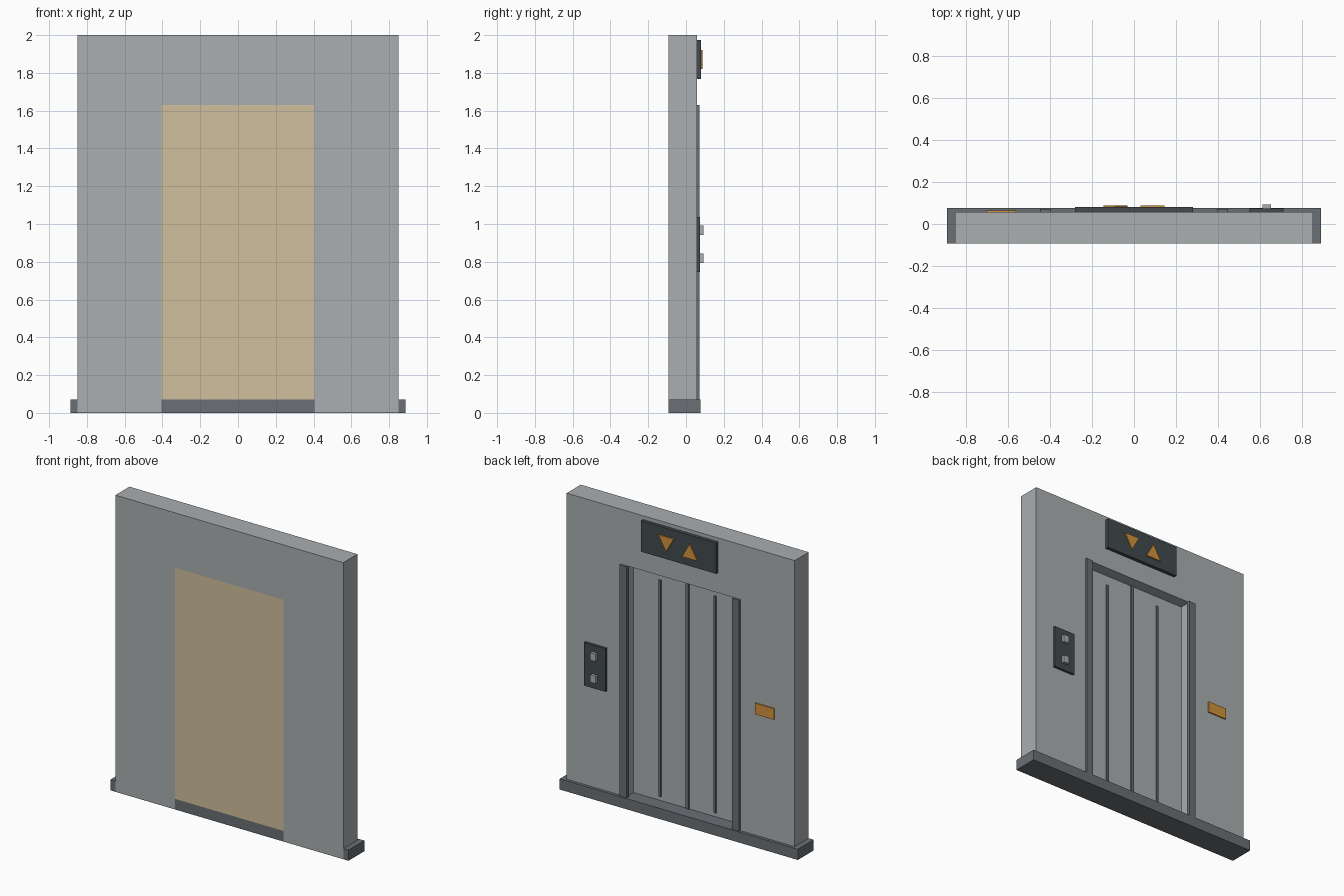
import bpy
import bmesh

old = bpy.data.objects.get("Cube")
if old:
    bpy.data.objects.remove(old, do_unlink=True)


def material(name, r, g, b):
    mat = bpy.data.materials.new(name)
    mat.use_nodes = True
    mat.diffuse_color = (r, g, b, 1)
    bsdf = mat.node_tree.nodes["Principled BSDF"]
    bsdf.inputs["Base Color"].default_value = (r, g, b, 1)
    bsdf.inputs["Roughness"].default_value = 0.6
    return mat


STEEL = material("light_grey", 0.40, 0.425, 0.44)
TRIM = material("dark_grey", 0.145, 0.16, 0.177)
PANEL = material("charcoal", 0.055, 0.068, 0.077)
AMBER = material("amber", 0.65, 0.29, 0.045)
BEIGE = material("beige", 0.63, 0.53, 0.34)


def prism(name, outline, y0, y1, mat):
    """Extrude an (x, z) outline from y0 to y1."""
    bm = bmesh.new()
    face = bm.faces.new([bm.verts.new((x, y0, z)) for x, z in outline])
    grown = bmesh.ops.extrude_face_region(bm, geom=[face])["geom"]
    for v in grown:
        if isinstance(v, bmesh.types.BMVert):
            v.co.y = y1
    bmesh.ops.recalc_face_normals(bm, faces=bm.faces)
    mesh = bpy.data.meshes.new(name)
    bm.to_mesh(mesh)
    bm.free()
    mesh.materials.append(mat)
    obj = bpy.data.objects.new(name, mesh)
    bpy.context.collection.objects.link(obj)
    return obj


def box(name, x0, x1, y0, y1, z0, z1, mat):
    return prism(name, [(x0, z0), (x1, z0), (x1, z1), (x0, z1)], y0, y1, mat)


FRONT, BACK = -0.0925, 0.057     # wall faces
OPEN, HEAD = 0.405, 1.63         # doorway half width and height
SILL = 0.072                     # top of the base
DOOR = -0.02                     # recessed door face

# Wall with doorway, and the base it stands on
half = [(OPEN, 0.001), (0.85, 0.001), (0.85, 2.0)]
wall = half + [(-x, z) for x, z in reversed(half)]
wall += [(-OPEN, HEAD), (OPEN, HEAD)]
prism("wall", wall, FRONT, BACK, STEEL)
box("base", -0.888, 0.888, FRONT + 0.001, 0.077, 0, SILL, TRIM)

# Cabin panel closing the front of the doorway
box("cabin_panel", -OPEN, OPEN, FRONT, -0.06, SILL, HEAD, BEIGE)

# Sliding doors with raised strips, and jambs
for side, s in (("left", 1), ("right", -1)):
    x0, x1 = sorted((0, s * OPEN))
    box(side + "_door", x0, x1, -0.06, DOOR, SILL, HEAD, STEEL)
    c = s * 0.205
    box(side + "_door_strip", c - 0.008, c + 0.008, DOOR, DOOR + 0.008, 0.10, 1.56, TRIM)
    c = s * 0.42
    box(side + "_jamb", c - 0.026, c + 0.026, BACK - 0.01, 0.071, SILL, HEAD, TRIM)
box("center_strip", -0.011, 0.011, DOOR, DOOR + 0.008, SILL, HEAD, TRIM)

# Direction indicator above the doorway
box("indicator", -0.28, 0.28, BACK, 0.08, 1.767, 1.975, PANEL)
for name, cx, tip, flat in (("up_arrow", -0.088, 1.92, 1.82),
                            ("down_arrow", 0.088, 1.82, 1.92)):
    prism(name, [(cx - 0.057, flat), (cx + 0.057, flat), (cx, tip)], 0.08, 0.088, AMBER)

# Call panel with two buttons
box("call_panel", 0.55, 0.71, BACK, 0.073, 0.747, 1.038, PANEL)
for name, z in (("upper_button", 0.967), ("lower_button", 0.818)):
    box(name, 0.61, 0.65, 0.073, 0.0925, z - 0.025, z + 0.025, STEEL)

# Small plate on the other side
box("amber_plate", -0.70, -0.56, BACK, 0.065, 0.89, 0.965, AMBER)
